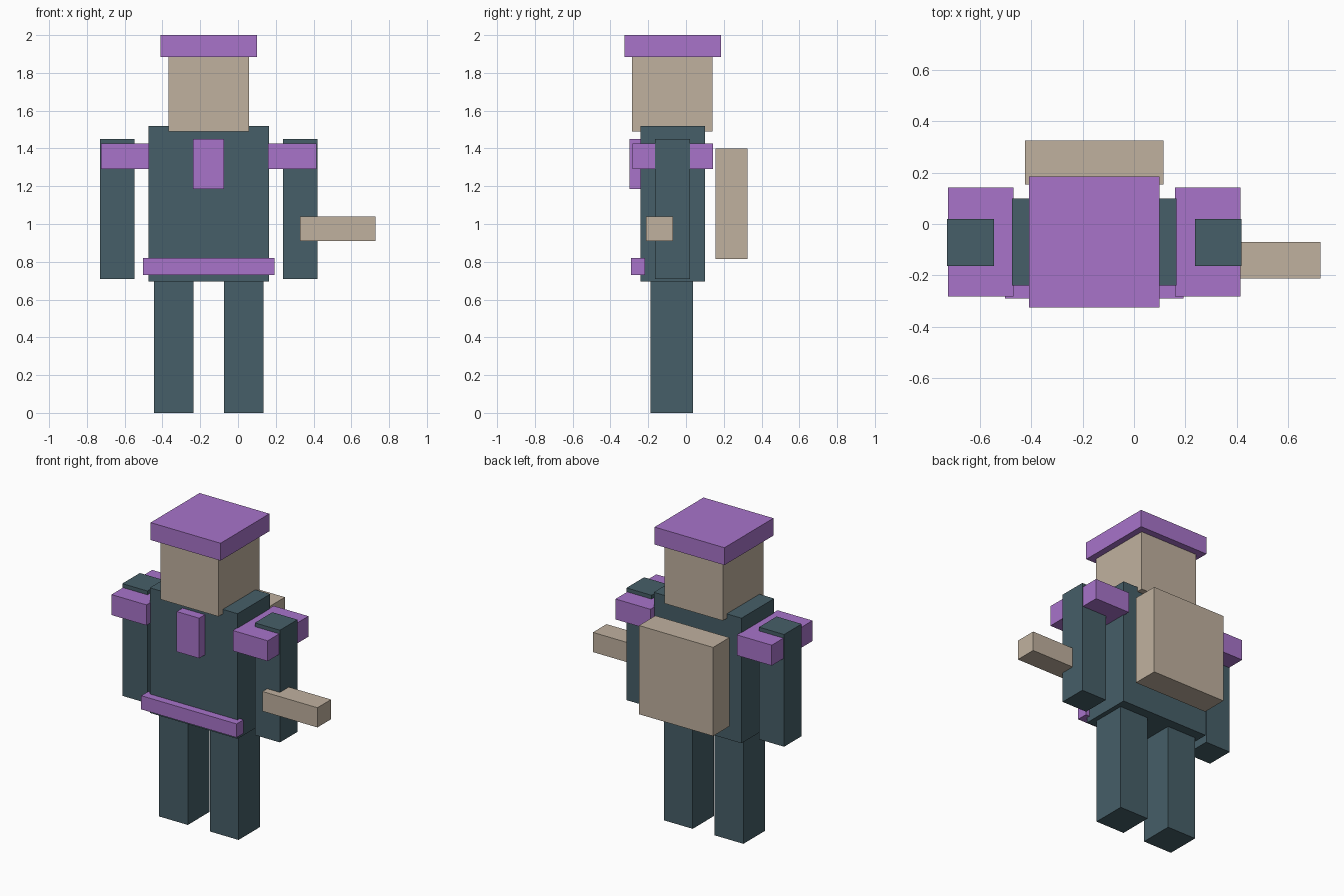
import bpy
import bmesh

cube = bpy.data.objects.get("Cube")
if cube:
    bpy.data.objects.remove(cube, do_unlink=True)


def material(name, rgb):
    mat = bpy.data.materials.new(name)
    mat.use_nodes = True
    color = (*rgb, 1.0)
    mat.diffuse_color = color
    mat.node_tree.nodes["Principled BSDF"].inputs["Base Color"].default_value = color
    return mat


teal = material("dark_teal", (0.061, 0.114, 0.138))
tan = material("tan", (0.527, 0.440, 0.347))
purple = material("purple", (0.392, 0.174, 0.591))

BODY_X = -0.155  # the body's own centre line


def box(name, mat, x, y, z):
    """Box spanning the given (low, high) range on each axis."""
    spans = (x, y, z)
    bm = bmesh.new()
    bmesh.ops.create_cube(bm, size=1)
    size = [hi - lo for lo, hi in spans]
    bmesh.ops.scale(bm, vec=size, verts=bm.verts)
    mesh = bpy.data.meshes.new(name)
    bm.to_mesh(mesh)
    bm.free()
    mesh.materials.append(mat)
    obj = bpy.data.objects.new(name, mesh)
    obj.location = [(lo + hi) / 2 for lo, hi in spans]
    bpy.context.collection.objects.link(obj)
    return obj


def centred(name, mat, width, y, z):
    """Box centred on the body's centre line."""
    return box(name, mat, (BODY_X - width / 2, BODY_X + width / 2), y, z)


def pair(name, mat, inner, outer, y, z):
    """Left and right boxes, mirrored about the body's centre line."""
    box("left_" + name, mat, (BODY_X + inner, BODY_X + outer), y, z)
    box("right_" + name, mat, (BODY_X - outer, BODY_X - inner), y, z)


# Body and limbs
centred("torso", teal, 0.64, (-0.24, 0.10), (0.695, 1.52))
pair("leg", teal, 0.08, 0.29, (-0.187, 0.037), (0, 0.70))
pair("arm", teal, 0.392, 0.575, (-0.163, 0.02), (0.71, 1.45))

# Head and flat cap
centred("head", tan, 0.425, (-0.285, 0.14), (1.49, 1.885))
centred("cap", purple, 0.51, (-0.325, 0.185), (1.885, 2.0))

# Trim
pair("shoulder_pad", purple, 0.315, 0.57, (-0.283, 0.142), (1.29, 1.425))
centred("chest_plate", purple, 0.164, (-0.30, -0.235), (1.185, 1.45))
centred("belt", purple, 0.696, (-0.29, -0.217), (0.73, 0.82))

# Carried items
centred("backpack", tan, 0.54, (0.155, 0.325), (0.815, 1.40))
box("hand_tool", tan, (0.327, 0.728), (-0.212, -0.07), (0.91, 1.04))
